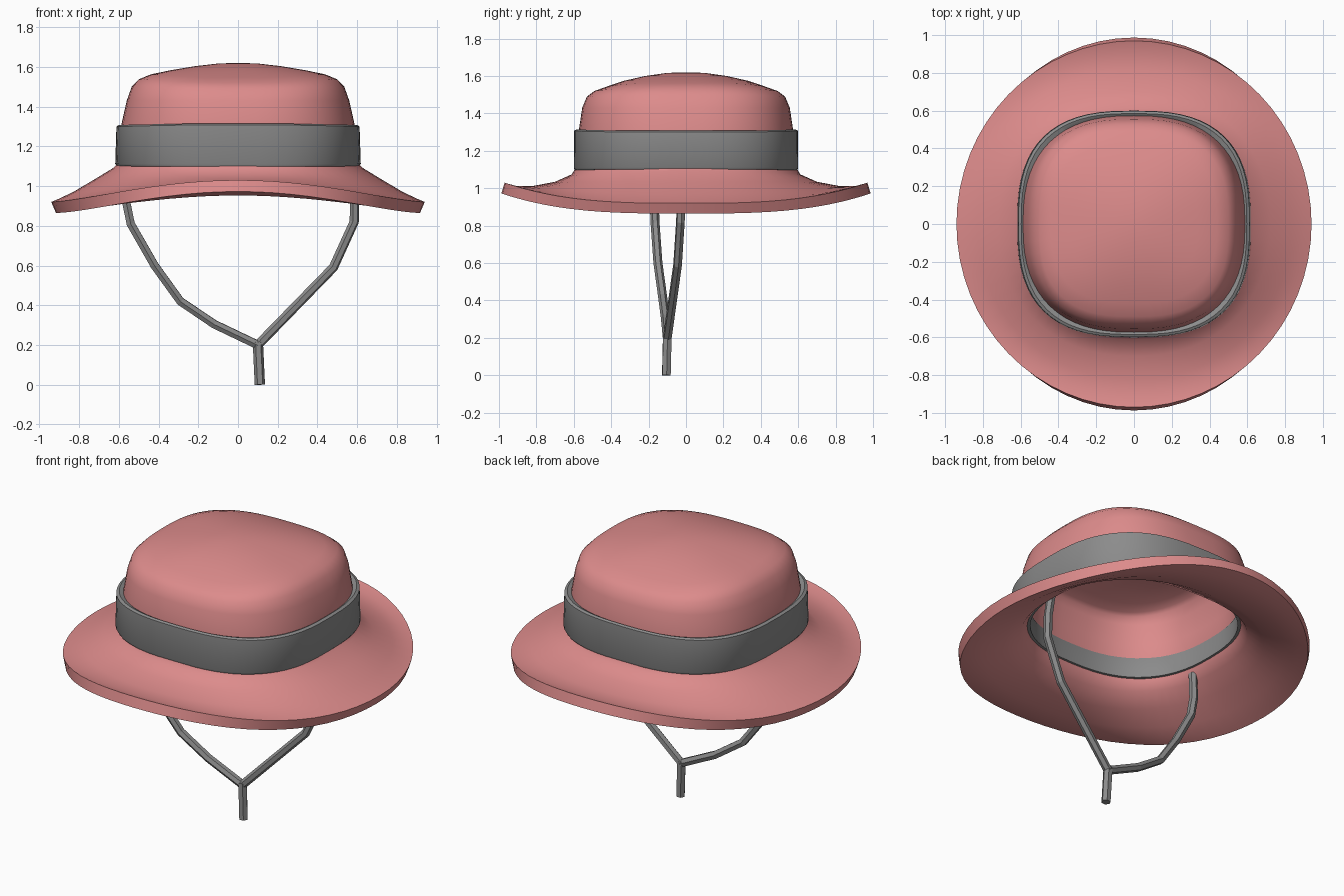
import bpy
import math

cube = bpy.data.objects.get("Cube")
if cube:
    bpy.data.objects.remove(cube)


def material(name, color):
    m = bpy.data.materials.new(name)
    m.use_nodes = True
    m.diffuse_color = color
    m.node_tree.nodes["Principled BSDF"].inputs["Base Color"].default_value = color
    return m


pink = material("dusty pink felt", (0.72, 0.26, 0.26, 1))
grey = material("grey ribbon", (0.26, 0.26, 0.26, 1))
SEGMENTS = 64


def power(v, e):
    return math.copysign(abs(v) ** e, v)


def ring(rx, ry, n, z_side, z_front):
    """Rounded-square loop whose height varies between sides and front/back."""
    points = []
    for k in range(SEGMENTS):
        t = 2 * math.pi * k / SEGMENTS
        lift = abs(math.sin(t)) ** 3
        points.append((rx * power(math.cos(t), 2 / n), ry * power(math.sin(t), 2 / n),
                       z_side + (z_front - z_side) * lift))
    return points


def loft(name, rings, mat, apex=None, closed=False):
    verts = [p for r in rings for p in ring(*r)]
    count = len(rings)
    faces = []
    for i in range(count if closed else count - 1):
        a, b = i * SEGMENTS, (i + 1) % count * SEGMENTS
        for k in range(SEGMENTS):
            j = (k + 1) % SEGMENTS
            faces.append((a + k, b + k, b + j, a + j))
    if apex is not None:
        verts.append((0, 0, apex))
        faces += [(len(verts) - 1, k, (k + 1) % SEGMENTS) for k in range(SEGMENTS)]
    mesh = bpy.data.meshes.new(name)
    mesh.from_pydata(verts, [], faces)
    mesh.materials.append(mat)
    obj = bpy.data.objects.new(name, mesh)
    bpy.context.collection.objects.link(obj)
    return obj


def select(obj):
    bpy.ops.object.select_all(action="DESELECT")
    obj.select_set(True)
    bpy.context.view_layer.objects.active = obj


# Crown and brim as one felt shell: x radius, y radius, squareness, side z, front z
hat = loft("crown_and_brim", [
    (0.10, 0.10, 2.1, 1.617, 1.617),
    (0.22, 0.22, 2.3, 1.603, 1.600),
    (0.34, 0.33, 2.5, 1.583, 1.575),
    (0.44, 0.42, 2.7, 1.562, 1.545),
    (0.50, 0.49, 2.7, 1.537, 1.520),
    (0.535, 0.53, 2.7, 1.500, 1.490),
    (0.56, 0.555, 2.6, 1.430, 1.430),
    (0.587, 0.573, 2.5, 1.310, 1.310),
    (0.60, 0.585, 2.5, 1.120, 1.120),
    (0.63, 0.61, 2.4, 1.090, 1.075),
    (0.72, 0.70, 2.2, 1.035, 1.035),
    (0.83, 0.82, 2.1, 0.970, 1.012),
    (0.90, 0.91, 2.0, 0.937, 1.012),
    (0.94, 0.97, 2.0, 0.920, 1.030),
], pink, apex=1.62)
solid = hat.modifiers.new("felt thickness", "SOLIDIFY")
solid.thickness = 0.06
solid.offset = -1
select(hat)
bpy.ops.object.modifier_apply(modifier=solid.name)
bpy.ops.object.shade_smooth_by_angle(angle=math.radians(40))

# Ribbon wrapping the crown, with its lining showing inside
band = loft("hat_band", [
    (0.532, 0.517, 2.5, 1.21, 1.21),
    (0.575, 0.56, 2.5, 1.295, 1.300),
    (0.597, 0.585, 2.7, 1.308, 1.315),
    (0.612, 0.598, 2.7, 1.300, 1.308),
    (0.618, 0.600, 2.7, 1.112, 1.110),
    (0.610, 0.595, 2.7, 1.100, 1.098),
    (0.532, 0.517, 2.5, 1.100, 1.098),
], grey, closed=True)
select(band)
bpy.ops.object.shade_smooth_by_angle(angle=math.radians(40))


# Chin strap cords meeting in a short hanging tail
def cord(name, points, radius):
    curve = bpy.data.curves.new(name, "CURVE")
    curve.dimensions = "3D"
    curve.bevel_depth = radius
    curve.bevel_resolution = 1
    curve.use_fill_caps = True
    spline = curve.splines.new("POLY")
    spline.points.add(len(points) - 1)
    for p, co in zip(spline.points, points):
        p.co = (*co, 1)
    spline.use_smooth = False
    curve.materials.append(grey)
    obj = bpy.data.objects.new(name, curve)
    bpy.context.collection.objects.link(obj)
    select(obj)
    bpy.ops.object.convert(target="MESH")


joint = (0.10, -0.10, 0.20)
cord("right_chin_strap", [(-0.56, -0.17, 1.08), (-0.565, -0.17, 0.93), (-0.54, -0.165, 0.81),
                          (-0.42, -0.15, 0.60), (-0.29, -0.125, 0.42),
                          (-0.12, -0.11, 0.305), joint], 0.024)
cord("left_chin_strap", [(0.57, -0.02, 1.08), (0.587, -0.025, 0.95), (0.585, -0.03, 0.82),
                         (0.48, -0.045, 0.59), joint], 0.024)
cord("strap_tail", [(0.10, -0.10, 0.215), (0.11, -0.105, 0.0)], 0.026)
